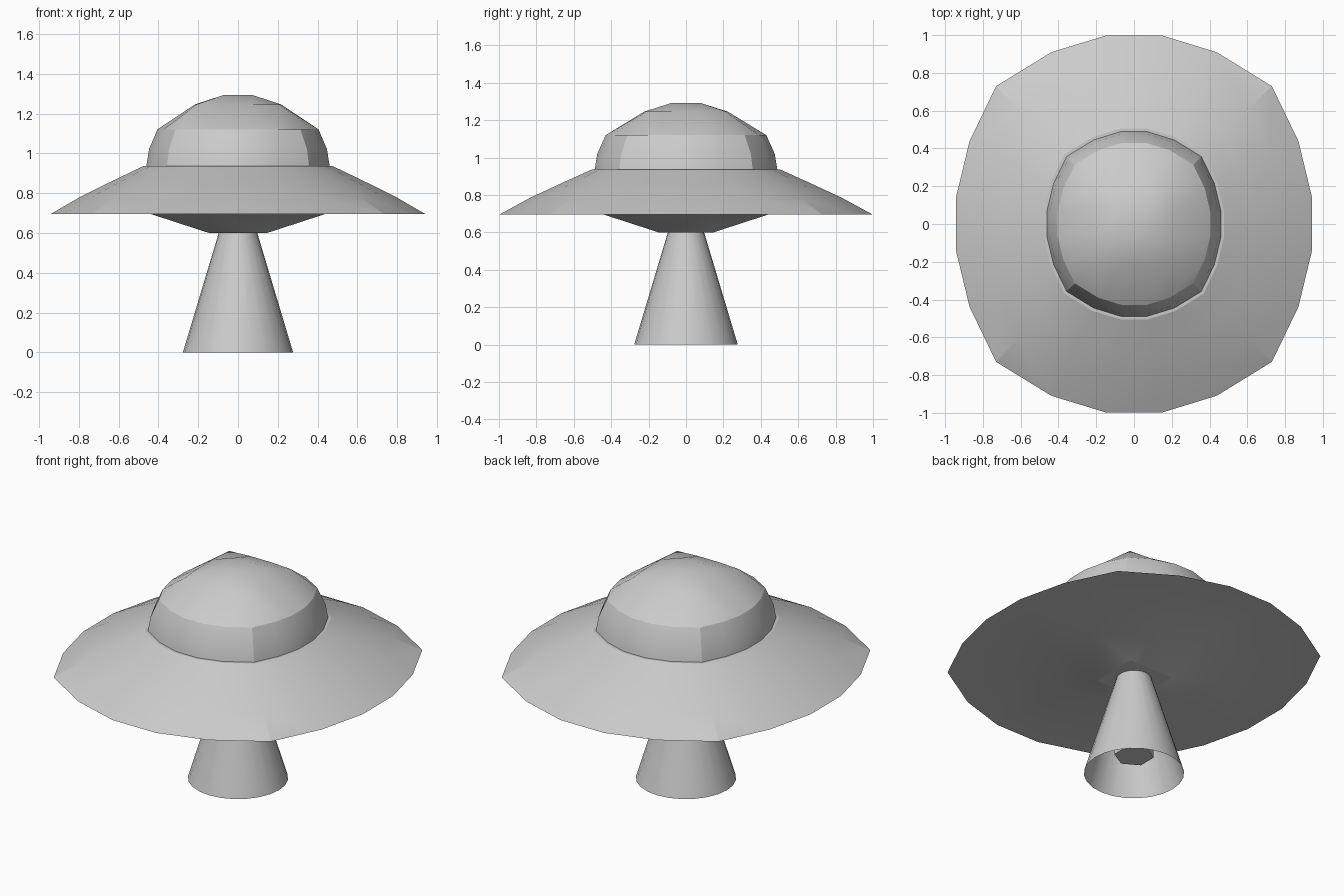
import bpy, bmesh, math

if "Cube" in bpy.data.objects:
    bpy.data.objects.remove(bpy.data.objects["Cube"])

N = 5  # segments along each side of the rounded-square plan


def finish(name, bm, angle):
    bmesh.ops.recalc_face_normals(bm, faces=bm.faces)
    me = bpy.data.meshes.new(name)
    bm.to_mesh(me)
    bm.free()
    ob = bpy.data.objects.new(name, me)
    bpy.context.collection.objects.link(ob)
    bpy.ops.object.select_all(action='DESELECT')
    ob.select_set(True)
    bpy.context.view_layer.objects.active = ob
    bpy.ops.object.shade_smooth_by_angle(angle=math.radians(angle))
    return ob


def plan(i, j, scale, inner_bulge):
    """Grid point of the rounded square; the border is fully bulged."""
    u, v = 2 * i / N - 1, 2 * j / N - 1
    b = 1 if max(abs(u), abs(v)) > 0.99 else inner_bulge
    x = u * (0.73 + 0.22 * (1 - v * v) * b)
    y = v * (0.73 + 0.28 * (1 - u * u) * b)
    return x * scale, y * scale


def border():
    return ([(i, N) for i in range(N)] + [(N, j) for j in range(N, 0, -1)]
            + [(i, 0) for i in range(N, 0, -1)] + [(0, j) for j in range(N)])


def skirt(bm, profile):
    """Stack of rounded-square rings (scale, z) joined by quads."""
    rings = [[bm.verts.new((*plan(i, j, s, 1), z)) for i, j in border()]
             for s, z in profile]
    for a, b in zip(rings, rings[1:]):
        for k in range(len(a)):
            n = (k + 1) % len(a)
            bm.faces.new((a[k], a[n], b[n], b[k]))


def cap(bm, scale, inner_bulge, heights):
    """Filled grid; heights run from the border ring to the middle square."""
    g = {}
    for i in range(N + 1):
        for j in range(N + 1):
            ring = min(i, j, N - i, N - j)
            g[i, j] = bm.verts.new((*plan(i, j, scale, inner_bulge), heights[ring]))
    for i in range(N):
        for j in range(N):
            bm.faces.new((g[i, j], g[i + 1, j], g[i + 1, j + 1], g[i, j + 1]))


def weld(bm):
    bmesh.ops.remove_doubles(bm, verts=bm.verts, dist=0.0005)


# saucer hull: sloping brim, small ledge under the dome, shallow belly
bm = bmesh.new()
skirt(bm, [(1, 0.695), (0.835, 0.785), (0.66, 0.866), (0.505, 0.936), (0.47, 0.936)])
cap(bm, 1, 0, (0.695, 0.695, 0.60))
weld(bm)
finish("saucer_hull", bm, 14)

# dome: short steep wall and a rounded crown
bm = bmesh.new()
skirt(bm, [(0.49, 0.93), (0.475, 1.02), (0.43, 1.12)])
cap(bm, 0.43, 0.5, (1.12, 1.246, 1.293))
weld(bm)
finish("dome", bm, 25)


def cone(name, sides, r1, r2, z1, z2, caps):
    bm = bmesh.new()
    bmesh.ops.create_cone(bm, cap_ends=caps, segments=sides, radius1=r1,
                          radius2=r2, depth=z2 - z1)
    bmesh.ops.translate(bm, verts=bm.verts, vec=(0, 0, (z1 + z2) / 2))
    return finish(name, bm, 30)


# open beam under the saucer and the small faceted lump floating inside it
cone("beam", 24, 0.277, 0.094, 0, 0.61, False)
cone("floating_lump", 6, 0.11, 0.11, 0.11, 0.22, True)
